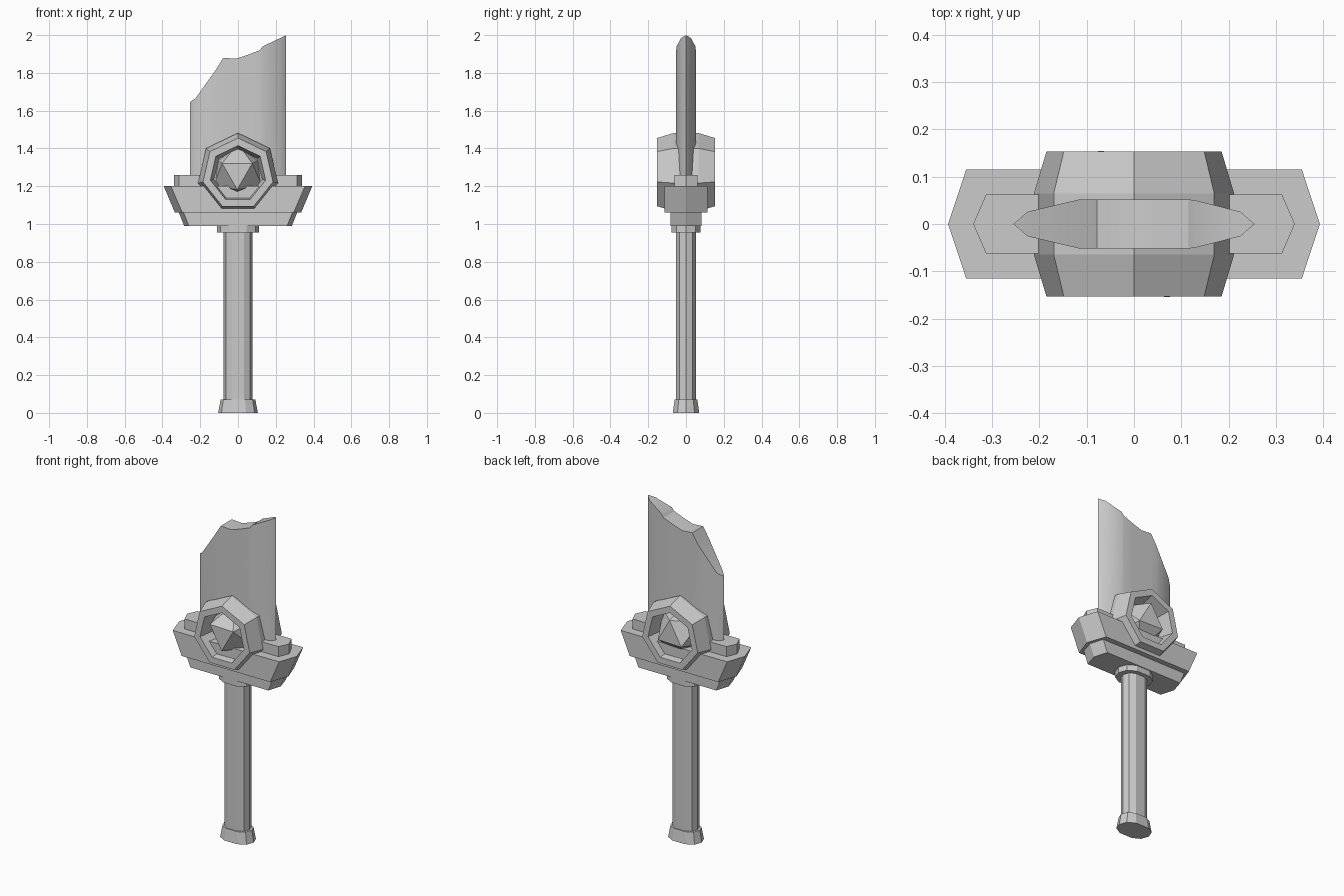
import bpy, bmesh, math
from mathutils import Vector, Matrix

if "Cube" in bpy.data.objects:
    bpy.data.objects.remove(bpy.data.objects["Cube"])


def finish(name, bm, smooth=None):
    bmesh.ops.recalc_face_normals(bm, faces=bm.faces[:])
    mesh = bpy.data.meshes.new(name)
    bm.to_mesh(mesh)
    bm.free()
    ob = bpy.data.objects.new(name, mesh)
    bpy.context.collection.objects.link(ob)
    if smooth:
        bpy.ops.object.select_all(action='DESELECT')
        bpy.context.view_layer.objects.active = ob
        ob.select_set(True)
        bpy.ops.object.shade_smooth_by_angle(angle=math.radians(smooth))
    return ob


def skin(bm, loops, caps=True):
    """Join equal-length loops of points with quads."""
    rings = [[bm.verts.new(p) for p in loop] for loop in loops]
    n = len(rings[0])
    for a, b in zip(rings, rings[1:]):
        for i in range(n):
            j = (i + 1) % n
            bm.faces.new((a[i], a[j], b[j], b[i]))
    if caps:
        bm.faces.new(rings[0])
        bm.faces.new(rings[-1])


def mirrored(quarter):
    """Close a profile given in the +x +y quarter, starting on the x axis."""
    half = quarter + [(-x, y) for x, y in reversed(quarter)]
    return half + [(x, -y) for x, y in reversed(half) if y > 0]


def loft(name, levels, smooth=None):
    bm = bmesh.new()
    skin(bm, [[(x, y, z) for x, y in mirrored(q)] for z, q in levels])
    return finish(name, bm, smooth)


def oval(sx, sy):
    return [(sx, 0), (sx * .84, sy * .64), (sx * .4, sy)]


def hexa(tip, shoulder, y):
    return [(tip, 0), (shoulder, y)]


# Handle: pommel, grip and collar
loft("pommel", [(0, oval(.105, .07)), (.07, oval(.092, .06))])
loft("grip", [(.05, oval(.077, .054)), (.97, oval(.077, .054))], 25)
loft("collar", [(.955, oval(.11, .078)), (1.0, oval(.11, .078))])

# Three stacked guard blocks with pointed ends
loft("guard_lower", [(.99, hexa(.285, .26, .083)), (1.065, hexa(.315, .29, .083))])
loft("guard_main", [(1.062, hexa(.335, .295, .115)), (1.20, hexa(.393, .355, .115))])
loft("guard_upper", [(1.19, hexa(.34, .313, .062)), (1.26, hexa(.34, .313, .062))])

# Broken blade: columns of (x, half thickness, top height)
columns = [(-.255, 0, 1.645), (-.225, .026, 1.665), (-.115, .052, 1.82),
           (-.078, .052, 1.88), (-.01, .052, 1.875), (.05, .052, 1.895),
           (.115, .052, 1.92), (.13, .050, 1.94), (.225, .026, 1.985),
           (.255, 0, 2.0)]
bm = bmesh.new()
skin(bm, [[(x, -t, 1.15), (x, t, 1.15), (x, t, z), (x, -t, z)]
          for x, t, z in columns])
bmesh.ops.remove_doubles(bm, verts=bm.verts[:], dist=1e-4)
bmesh.ops.dissolve_degenerate(bm, edges=bm.edges[:], dist=1e-4)
finish("blade", bm, 30)

# Seven-sided setting, recessed on both faces
CZ = 1.265
profile = [(.13, -.06), (.15, -.153), (.19, -.153), (.217, -.065),
           (.217, .065), (.19, .153), (.15, .153), (.13, .06)]
bm = bmesh.new()
skin(bm, [[(r * math.sin(i * math.tau / 7), y, CZ + r * math.cos(i * math.tau / 7))
           for i in range(7)] for r, y in profile])
finish("gem_setting", bm)

# Faceted gem, one triangle towards the front
bm = bmesh.new()
bmesh.ops.create_icosphere(bm, subdivisions=1, radius=.152)
bm.faces.ensure_lookup_table()
face = bm.faces[0]
turn = face.calc_center_median().rotation_difference(Vector((0, -1, 0))).to_matrix()
corner = turn @ face.verts[0].co
spin = math.atan2(corner.x, -corner.z)
bmesh.ops.transform(bm, verts=bm.verts[:], matrix=(
    Matrix.Translation((0, 0, CZ + .01)) @ Matrix.Diagonal((1, 1.25, 1, 1))
    @ Matrix.Rotation(math.radians(-2), 4, 'Z')
    @ Matrix.Rotation(spin, 4, 'Y') @ turn.to_4x4()))
finish("gem", bm)
